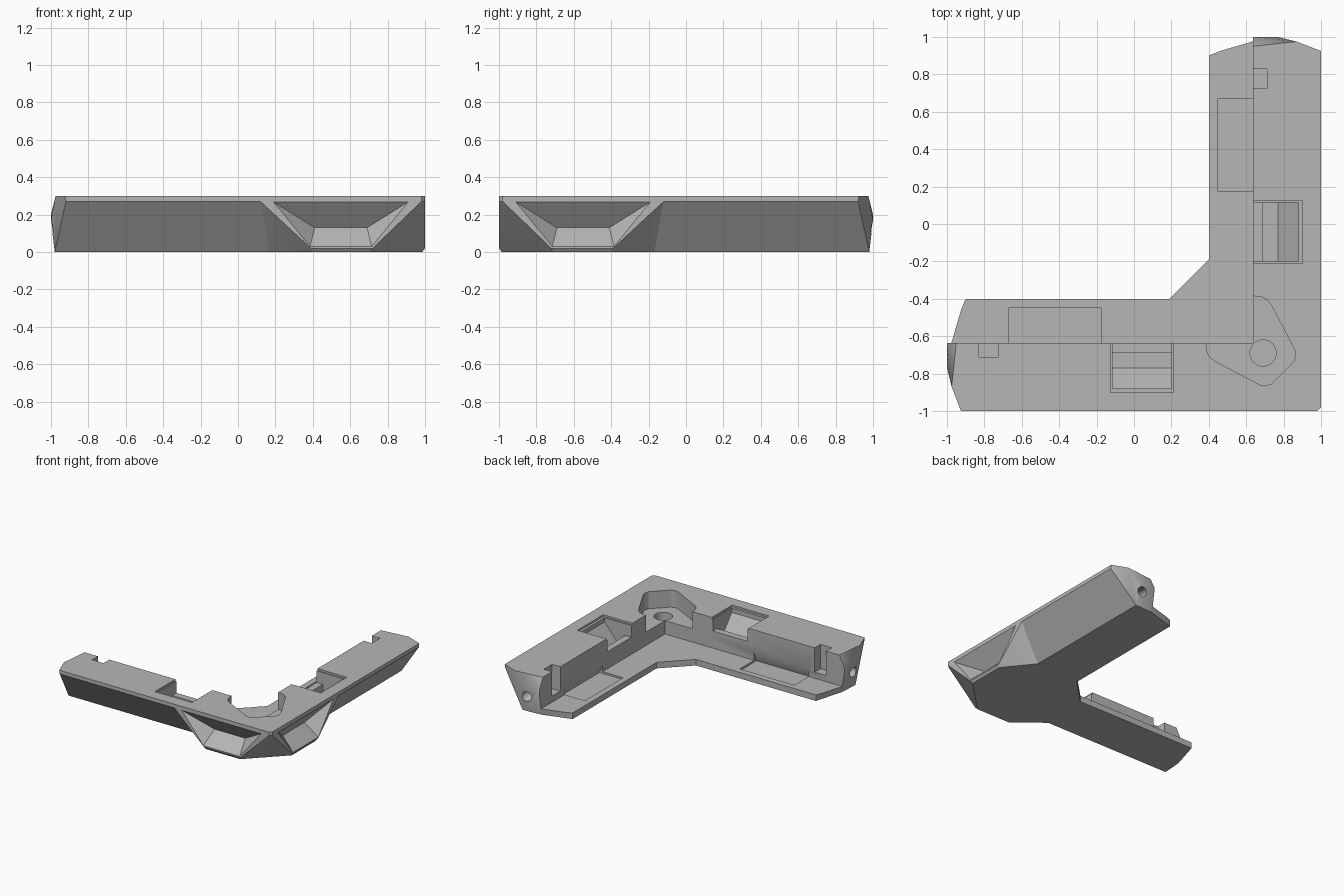
import bpy
import bmesh
import math
from mathutils import Vector

if "Cube" in bpy.data.objects:
    bpy.data.objects.remove(bpy.data.objects["Cube"], do_unlink=True)

mat = bpy.data.materials.new("mid_grey")
mat.use_nodes = True
grey = (0.47, 0.47, 0.47, 1)
mat.diffuse_color = grey
mat.node_tree.nodes["Principled BSDF"].inputs["Base Color"].default_value = grey


def swap(points):
    """Reflect across the bracket's diagonal, from one arm to the other."""
    return [(-y, -x, z) for x, y, z in points]


def section(profile, y0, y1):
    """Points of an (x, z) profile run along y."""
    return [(x, y, z) for y in (y0, y1) for x, z in profile]


def plan(outline, z0, z1):
    """Points of an (x, y) outline run along z."""
    return [(x, y, z) for z in (z0, z1) for x, y in outline]


def box(x0, x1, y0, y1, z0, z1):
    return plan([(x0, y0), (x1, y0), (x1, y1), (x0, y1)], z0, z1)


def rod(a, b, radius, sides=24):
    """Points of a cylinder between two positions."""
    a, b = Vector(a), Vector(b)
    turn = (b - a).to_track_quat('Z', 'Y')
    ring = [turn @ Vector((radius * math.cos(t), radius * math.sin(t), 0))
            for t in (2 * math.pi * i / sides for i in range(sides))]
    return [tuple(c + p) for c in (a, b) for p in ring]


def hull(name, points):
    bm = bmesh.new()
    for p in points:
        bm.verts.new(p)
    bmesh.ops.convex_hull(bm, input=bm.verts)
    loose = [v for v in bm.verts if not v.link_faces]
    bmesh.ops.delete(bm, geom=loose, context='VERTS')
    bmesh.ops.dissolve_limit(bm, angle_limit=0.01, verts=bm.verts, edges=bm.edges)
    bmesh.ops.recalc_face_normals(bm, faces=bm.faces)
    mesh = bpy.data.meshes.new(name)
    bm.to_mesh(mesh)
    bm.free()
    ob = bpy.data.objects.new(name, mesh)
    bpy.context.collection.objects.link(ob)
    mesh.materials.append(mat)
    return ob


def combine(target, points, operation):
    tool = hull("tool", points)
    mod = target.modifiers.new("shape", 'BOOLEAN')
    mod.operation = operation
    mod.solver = 'EXACT'
    mod.object = tool
    bpy.context.view_layer.objects.active = target
    bpy.ops.object.modifier_apply(modifier=mod.name)
    bpy.data.objects.remove(tool, do_unlink=True)


# Arm: undercut outer side and pointed end
arm = section([(0.4, 0), (0.4, 0.3), (1, 0.3), (1, 0.27), (0.8, 0)], -0.8, 0.8)
arm += [(0.4, 0.9, 0), (0.4, 0.9, 0.3), (0.635, 0.95, 0.3), (0.87, 0.975, 0.3),
        (1, 0.925, 0.3), (1, 0.92, 0.27), (0.64, 1, 0.2), (0.77, 1, 0.17),
        (0.64, 0.97, 0), (0.8, 0.98, 0)]

# Corner buttress: upright faces with a sloped nose and blended sides
half = [(0.12, -1, 0.3), (0.12, -1, 0.27), (0.39, -1, 0.02), (0.4, -0.985, 0),
        (0.71, -0.985, 0), (0.72, -1, 0.02), (0.98, -1, 0.27), (0.98, -1, 0.3),
        (0.17, -0.8, 0), (0.12, -0.8, 0.3)]

# Inner corner web on the shelf
web = plan([(0.4, -0.19), (0.395, -0.23), (0.38, -0.26), (0.26, -0.38),
            (0.23, -0.395), (0.19, -0.4), (0.5, -0.5)], 0, 0.05)

body = hull("corner_bracket", arm)
combine(body, swap(arm), 'UNION')
combine(body, half + swap(half), 'UNION')

# Low shelf along the inside of both arms
combine(body, box(-1.3, 0.635, -0.635, 1.3, 0.05, 0.6), 'DIFFERENCE')
combine(body, web, 'UNION')

# Corner seat with a blind round hole
seat = [(0.635, -0.385), (0.68, -0.39), (0.71, -0.405), (0.735, -0.435),
        (0.86, -0.675), (0.865, -0.7)]
seat += [(-y, -x) for x, y in seat] + [(0.735, -0.855), (0.855, -0.735), (0.385, -0.385)]
combine(body, plan(seat, 0.16, 0.4), 'DIFFERENCE')
combine(body, rod((0.69, -0.69, 0.06), (0.69, -0.69, 0.25), 0.07, 32), 'DIFFERENCE')

# Cuts repeated on both arms
cuts = [
    # outer trapezoid recess in the buttress
    [(1.03, -0.93, 0.268), (1.03, -0.17, 0.268), (1.03, -0.385, 0.03), (1.03, -0.715, 0.03),
     (1, -0.91, 0.268), (1, -0.19, 0.268), (1, -0.385, 0.03), (1, -0.715, 0.03),
     (0.89, -0.41, 0.13), (0.89, -0.69, 0.13)],
    # latch pocket: rim, lip and sloped floor
    box(0.6, 0.9, -0.21, 0.125, 0.285, 0.4),
    box(0.6, 0.7, -0.2, 0.115, 0.19, 0.4),
    section([(0.69, 0.12), (0.77, 0.12), (0.88, 0.25), (0.88, 0.4), (0.69, 0.4)], -0.2, 0.115),
    # shallow shelf recess and its undercut in the wall
    box(0.45, 0.636, 0.175, 0.67, 0.035, 0.1),
    section([(0.62, 0.035), (0.665, 0.035), (0.635, 0.11), (0.62, 0.11)], 0.175, 0.67),
    # square slot and slanted screw hole
    box(0.6, 0.71, 0.725, 0.83, 0.1, 0.4),
    rod((0.67, 0.78, 0.21), (0.77, 1.04, 0.11), 0.04),
]
for cut in cuts:
    combine(body, cut, 'DIFFERENCE')
    combine(body, swap(cut), 'DIFFERENCE')

# Clean flat faces and keep edges crisp
bm = bmesh.new()
bm.from_mesh(body.data)
bmesh.ops.remove_doubles(bm, verts=bm.verts, dist=0.0002)
bmesh.ops.dissolve_limit(bm, angle_limit=0.005, verts=bm.verts, edges=bm.edges)
bm.to_mesh(body.data)
bm.free()
body.data.materials.clear()
body.data.materials.append(mat)
body.data.polygons.foreach_set("material_index", [0] * len(body.data.polygons))

bpy.ops.object.select_all(action='DESELECT')
body.select_set(True)
bpy.context.view_layer.objects.active = body
bpy.ops.object.shade_smooth_by_angle(angle=math.radians(25))
